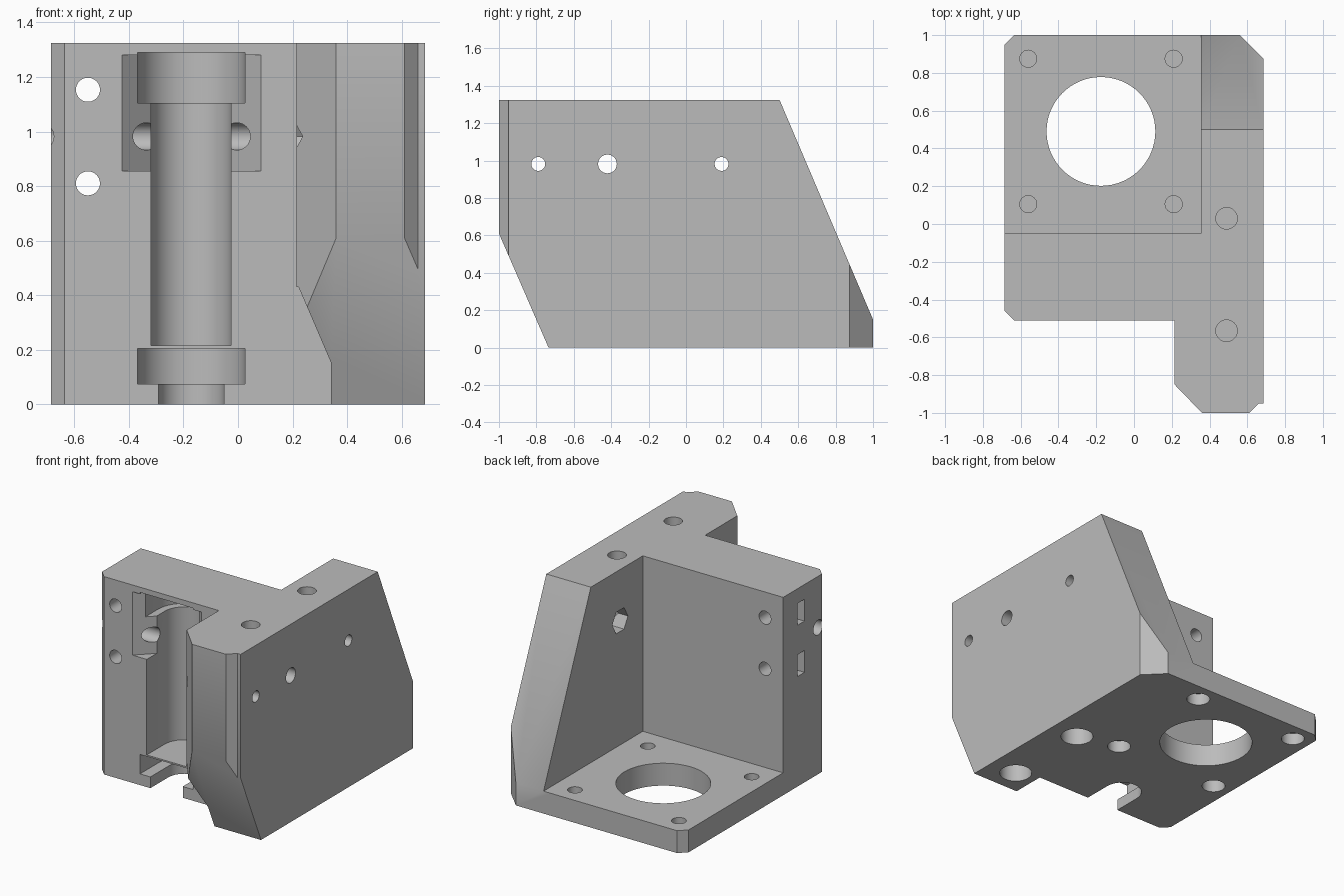
import bpy, bmesh
from math import sin, cos, pi, radians

cube = bpy.data.objects.get("Cube")
if cube:
    bpy.data.objects.remove(cube, do_unlink=True)

grey = bpy.data.materials.new("light_grey_plastic")
grey.use_nodes = True
colour = (0.5, 0.5, 0.5, 1)
grey.diffuse_color = colour
grey.node_tree.nodes["Principled BSDF"].inputs["Base Color"].default_value = colour

PLACE = {"x": lambda a, b, h: (h, a, b),
         "y": lambda a, b, h: (a, h, b),
         "z": lambda a, b, h: (a, b, h)}
cutters = []


def prism(name, outline, low, high, axis="z"):
    """Extrude a 2D outline along an axis."""
    bm = bmesh.new()
    ends = [[bm.verts.new(PLACE[axis](a, b, h)) for a, b in outline] for h in (low, high)]
    n = len(outline)
    for ring in ends:
        bm.faces.new(ring)
    for i in range(n):
        j = (i + 1) % n
        bm.faces.new((ends[0][i], ends[0][j], ends[1][j], ends[1][i]))
    bmesh.ops.recalc_face_normals(bm, faces=bm.faces)
    mesh = bpy.data.meshes.new(name)
    bm.to_mesh(mesh)
    bm.free()
    mesh.materials.append(grey)
    obj = bpy.data.objects.new(name, mesh)
    bpy.context.collection.objects.link(obj)
    return obj


def cut(name, outline, low, high, axis="z"):
    obj = prism(name, outline, low, high, axis)
    obj.hide_render = True
    cutters.append(obj)


def circle(a, b, r, n=40):
    return [(a + r * cos(2 * pi * i / n), b + r * sin(2 * pi * i / n)) for i in range(n)]


def rect(a0, b0, a1, b1):
    return [(a0, b0), (a1, b0), (a1, b1), (a0, b1)]


def slot(a, b, r, n=20):
    """Round-ended slot, open toward the front."""
    arc = [(a + r * cos(pi * i / n), b + r * sin(pi * i / n)) for i in range(n + 1)]
    return arc + [(a - r, -0.6), (a + r, -0.6)]


# Body with chamfered plan outline
body = prism("motor_bracket", [
    (-0.685, -0.46), (-0.635, -0.51), (0.215, -0.51), (0.215, -0.85),
    (0.36, -1), (0.61, -1), (0.66, -0.95), (0.685, -0.95),
    (0.685, 0.875), (0.56, 1), (-0.635, 1), (-0.685, 0.95)], 0, 1.325)

# Motor bay and sloped ends of the side wall
cut("motor_bay", rect(-1, -0.05, 0.355, 1.5), 0.15, 2)
cut("rear_slope", [(0.5, 1.325), (1, 0.15), (1.5, 0.15), (1.5, 2), (0.5, 2)], 0.3, 1, "x")
cut("front_slope", [(-1, 0.61), (-0.735, 0), (-0.735, -0.5), (-1.5, -0.5), (-1.5, 0.61)], 0, 1, "x")
cut("flange_undercut", [(0.1, 0.43), (0.222, 0.43), (0.34, 0.155), (0.34, -0.5), (0.1, -0.5)],
    -1.5, -0.51, "y")

# Motor opening and its counterbored screw holes
cut("motor_opening", circle(-0.175, 0.49, 0.288, 64), -0.5, 0.5)
for x in (-0.56, 0.21):
    for y in (0.105, 0.875):
        cut("motor_screw_hole", circle(x, y, 0.045), 0.09, 0.5)
        cut("motor_screw_head", circle(x, y, 0.072), -0.5, 0.08)

# Vertical bores in the side wall, with a thin floor between the diameters
for y in (0.03, -0.565):
    cut("top_bore", circle(0.49, y, 0.057), 1.18, 2)
    cut("bottom_bore", circle(0.49, y, 0.1), -0.5, 1.17)

# Stepped upright channel in the front wall
for r, low, high in ((0.12, -0.5, 0.08), (0.197, 0.075, 0.205),
                     (0.147, 0.215, 1.11), (0.197, 1.105, 1.29)):
    cut("channel_step", slot(-0.172, -0.32, r), low, high)
cut("channel_flare", [(-0.515, -0.6), (0.175, -0.6), (-0.17, -0.255)], 0.855, 1.28)

# Cross holes with hexagonal nut pockets
for y, r in ((-0.79, 0.037), (-0.42, 0.05), (0.19, 0.037)):
    cut("cross_hole", circle(y, 0.982, r), -1, 1, "x")
cut("wall_nut_pocket", circle(0.19, 0.982, 0.083, 6), 0.2, 0.47, "x")
cut("flange_nut_pocket", circle(-0.79, 0.982, 0.083, 6), 0.1, 0.33, "x")

# Front wall screw holes with nut slots from the side
for z in (0.81, 1.153):
    cut("front_hole", circle(-0.55, z, 0.044), -1, 0.5, "y")
    cut("nut_slot", rect(-0.275, z - 0.073, -0.2, z + 0.073), -1, -0.475, "x")

# Apply the cuts
for c in cutters:
    mod = body.modifiers.new(c.name, "BOOLEAN")
    mod.operation = "DIFFERENCE"
    mod.solver = "EXACT"
    mod.object = c
result = bpy.data.meshes.new_from_object(body.evaluated_get(bpy.context.evaluated_depsgraph_get()))
body.modifiers.clear()
body.data = result
for c in cutters:
    bpy.data.objects.remove(c, do_unlink=True)

for o in bpy.context.selected_objects:
    o.select_set(False)
body.select_set(True)
bpy.context.view_layer.objects.active = body
bpy.ops.object.shade_smooth_by_angle(angle=radians(25))
